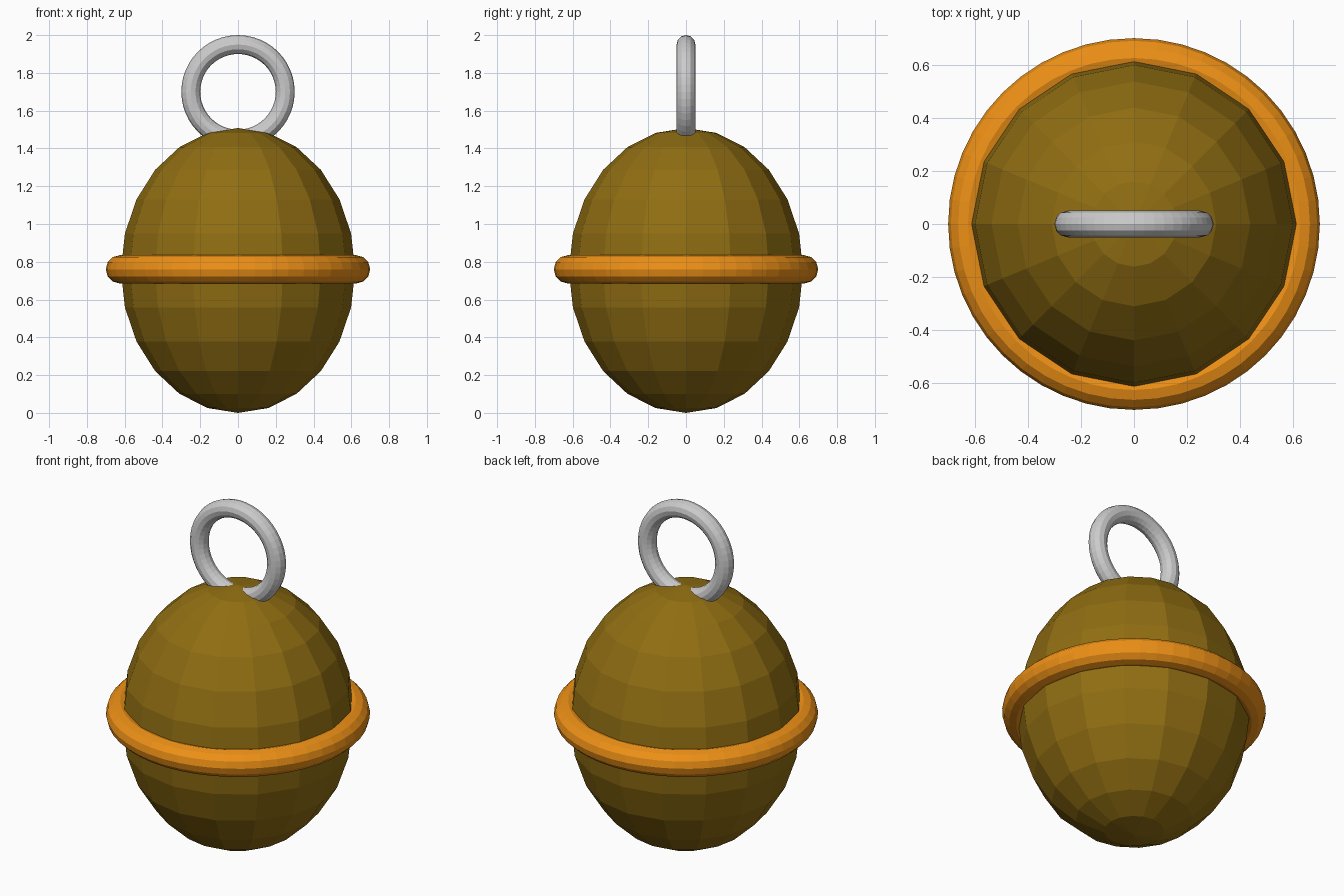
import bpy
from math import pi

if "Cube" in bpy.data.objects:
    bpy.data.objects.remove(bpy.data.objects["Cube"])


def paint(obj, name, rgb):
    mat = bpy.data.materials.new(name)
    mat.diffuse_color = (*rgb, 1)
    mat.use_nodes = True
    mat.node_tree.nodes["Principled BSDF"].inputs["Base Color"].default_value = mat.diffuse_color
    obj.data.materials.append(mat)


def ring(name, z, major, minor, tilt=0):
    bpy.ops.mesh.primitive_torus_add(
        major_segments=48, minor_segments=12, major_radius=major,
        minor_radius=minor, location=(0, 0, z), rotation=(tilt, 0, 0))
    obj = bpy.context.object
    obj.name = name
    return obj


# Low-poly egg-shaped body
bpy.ops.mesh.primitive_uv_sphere_add(segments=16, ring_count=12, radius=1,
                                     location=(0, 0, 0.754))
body = bpy.context.object
body.name = "body"
body.scale = (0.62, 0.62, 0.754)
paint(body, "olive_brown", (0.28, 0.155, 0.006))

# Band around the middle
band = ring("waist_band", 0.76, 0.625, 0.075)
paint(band, "orange", (0.85, 0.28, 0.008))

# Upright hanging loop, partly sunk into the body
ring("hanging_loop", 1.70, 0.25, 0.05, pi / 2)
